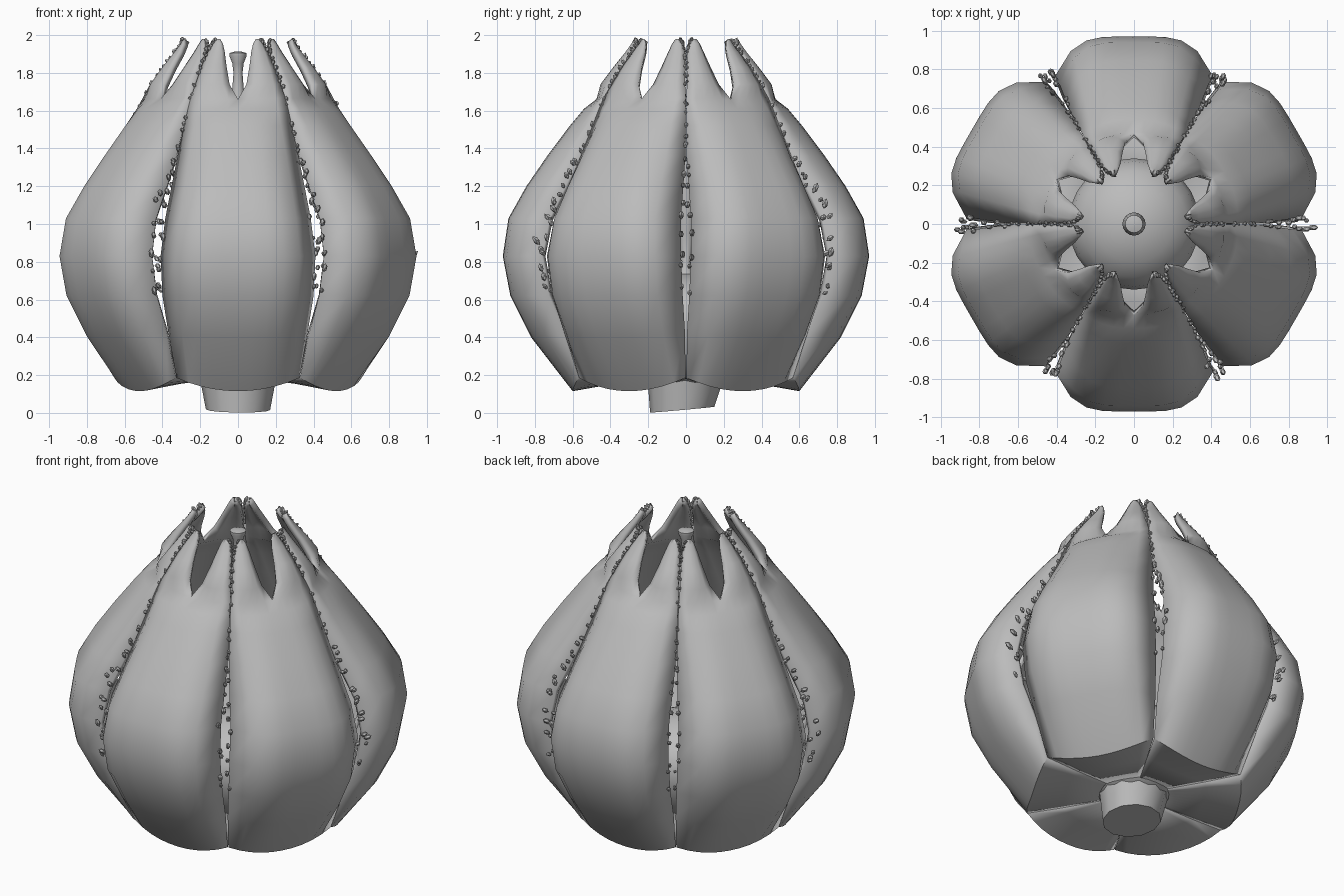
import bpy, bmesh, math, random
from mathutils import Matrix, Vector

random.seed(4)
if "Cube" in bpy.data.objects:
    bpy.data.objects.remove(bpy.data.objects["Cube"])

grey = bpy.data.materials.new("soft_grey")
grey.use_nodes = True
grey.diffuse_color = (0.5, 0.5, 0.5, 1)
grey.node_tree.nodes["Principled BSDF"].inputs["Base Color"].default_value = (0.5, 0.5, 0.5, 1)

TAN = math.tan(math.radians(30))


def finish(bm, name, angle=50):
    mesh = bpy.data.meshes.new(name)
    bm.to_mesh(mesh)
    bm.free()
    mesh.materials.append(grey)
    obj = bpy.data.objects.new(name, mesh)
    bpy.context.collection.objects.link(obj)
    bpy.ops.object.select_all(action="DESELECT")
    obj.select_set(True)
    bpy.context.view_layer.objects.active = obj
    bpy.ops.object.shade_smooth_by_angle(angle=math.radians(angle))
    return obj


def lathe(profile, sides):
    bm = bmesh.new()
    rings = [[bm.verts.new((r * math.cos(a), r * math.sin(a), z))
              for a in (math.tau * k / sides for k in range(sides))]
             for r, z in profile]
    for low, high in zip(rings, rings[1:]):
        for k in range(sides):
            n = (k + 1) % sides
            bm.faces.new((low[k], low[n], high[n], high[k]))
    bm.faces.new(rings[0][::-1])
    bm.faces.new(rings[-1])
    return bm


# Petal blade: centre height, centre radius, half width, seam gap, edge lift, squareness
BLADE = [(0.18, 0.15, 0.08, 0, 0, 2), (0.15, 0.40, 0.22, 0, 0.03, 2),
         (0.115, 0.60, 0.325, 0.003, 0.07, 3), (0.40, 0.82, 0.368, 0.006, 0.02, 4),
         (0.62, 0.93, 0.40, 0.02, 0, 4.5), (0.83, 0.97, 0.41, 0.03, 0, 4.5),
         (1.03, 0.94, 0.385, 0.032, 0, 4.5), (1.20, 0.845, 0.352, 0.016, 0, 4),
         (1.36, 0.735, 0.32, 0.004, 0, 3.5), (1.52, 0.615, 0.285, 0.002, 0, 3),
         (1.61, 0.54, 0.265, 0.002, 0, 2.5), (1.66, 0.475, 0.25, 0.002, 0.01, 2)]
# Two horns at the tip: height, inner and outer offset, inner and outer radius
HORN = [(1.74, 0.045, 0.225, 0.425, 0.40), (1.83, 0.06, 0.195, 0.365, 0.345),
        (1.91, 0.07, 0.16, 0.31, 0.29), (1.955, 0.08, 0.135, 0.285, 0.265),
        (1.98, 0.095, 0.115, 0.275, 0.265)]
HALF = 5


def build_petal():
    bm = bmesh.new()
    steps = [k / HALF for k in range(-HALF, HALF + 1)]
    rows = []
    for z, rc, w, gap, lift, power in BLADE:
        edge = (w + gap) / TAN
        rows.append([bm.verts.new((rc + (edge - rc) * abs(s) ** power, w * s,
                                   z + lift * s * s)) for s in steps])
    for low, high in zip(rows, rows[1:]):
        for j in range(2 * HALF):
            bm.faces.new((low[j], low[j + 1], high[j + 1], high[j]))
    for side in (-1, 1):
        half = slice(0, HALF + 1) if side < 0 else slice(HALF, None)
        low = rows[-1][half]
        for z, inner, outer, r_in, r_out in HORN:
            high = []
            for t in map(abs, steps[half]):
                bulge = 0.22 * (outer - inner) * math.sin(math.pi * t)
                high.append(bm.verts.new((r_in + (r_out - r_in) * t + bulge,
                                          side * (inner + (outer - inner) * t), z)))
            for j in range(HALF):
                bm.faces.new((low[j], low[j + 1], high[j + 1], high[j]))
            low = high
    return bm


# Points along the petal edge, used to string the beads
EDGE = [(Vector(((w + g) / TAN, w, z)), g) for z, rc, w, g, lift, power in BLADE[4:-2]]
EDGE += [(Vector((r, o, z)), 0) for z, i, o, r_in, r in HORN]
BEADS = 22


def build_beads():
    bm = bmesh.new()
    for side in (-1, 1):
        for k in range(BEADS):
            f = (k + random.random() * 0.7) / BEADS * (len(EDGE) - 1)
            i = min(int(f), len(EDGE) - 2)
            p = EDGE[i][0].lerp(EDGE[i + 1][0], f - i)
            gap = EDGE[i][1]
            p.y *= side
            # Wide seams let the beads drift outward
            out = Vector((1, side * TAN, 0)).normalized()
            p += out * gap * random.uniform(0.2, 2.0)
            p += Vector((0, side * gap * random.uniform(-0.5, 0.6), 0))
            size = random.uniform(0.008, 0.012) + gap * 0.15
            turn = Matrix.Rotation(side * math.radians(30), 4, "Z") \
                @ Matrix.Rotation(random.uniform(0.2, 1.2), 4, "Y")
            shape = Matrix.Diagonal((size, size, size * random.uniform(1.2, 2.0), 1))
            bmesh.ops.create_icosphere(bm, subdivisions=1, radius=1,
                                       matrix=Matrix.Translation(p) @ turn @ shape)
    return bm


# Six petals with their beaded edges
for n in range(6):
    spin = math.radians(30 + 60 * n)
    petal = finish(build_petal(), f"petal_{n + 1}")
    petal.rotation_euler.z = spin
    shell = petal.modifiers.new("thickness", "SOLIDIFY")
    shell.thickness = 0.035
    shell.offset = -1
    beads = finish(build_beads(), f"edge_beads_{n + 1}", 30)
    beads.rotation_euler.z = spin

# Stem with a slanted cut end
stem = lathe([(0.17, 0), (0.205, 0.2)], 12)
for v in stem.verts:
    if v.co.z < 0.1:
        v.co.z = 0.017 + 0.09 * v.co.y - 0.01 * v.co.x
        v.co.y -= 0.02
finish(stem, "stem")

# Domed seed base and flared pistil
dome = [(0.18, 0.15), (0.27, 0.25), (0.33, 0.38), (0.34, 0.48)]
dome += [(0.34 * math.cos(a), 0.48 + 0.26 * math.sin(a))
         for a in (math.radians(d) for d in (18, 36, 54, 72, 86))]
finish(lathe(dome, 24), "seed_base")
finish(lathe([(0.06, 0.70), (0.022, 0.80), (0.045, 0.95), (0.06, 1.15),
              (0.06, 1.45), (0.045, 1.65), (0.03, 1.72), (0.024, 1.80),
              (0.03, 1.85), (0.046, 1.89), (0.046, 1.905), (0.02, 1.912)], 16), "pistil")
